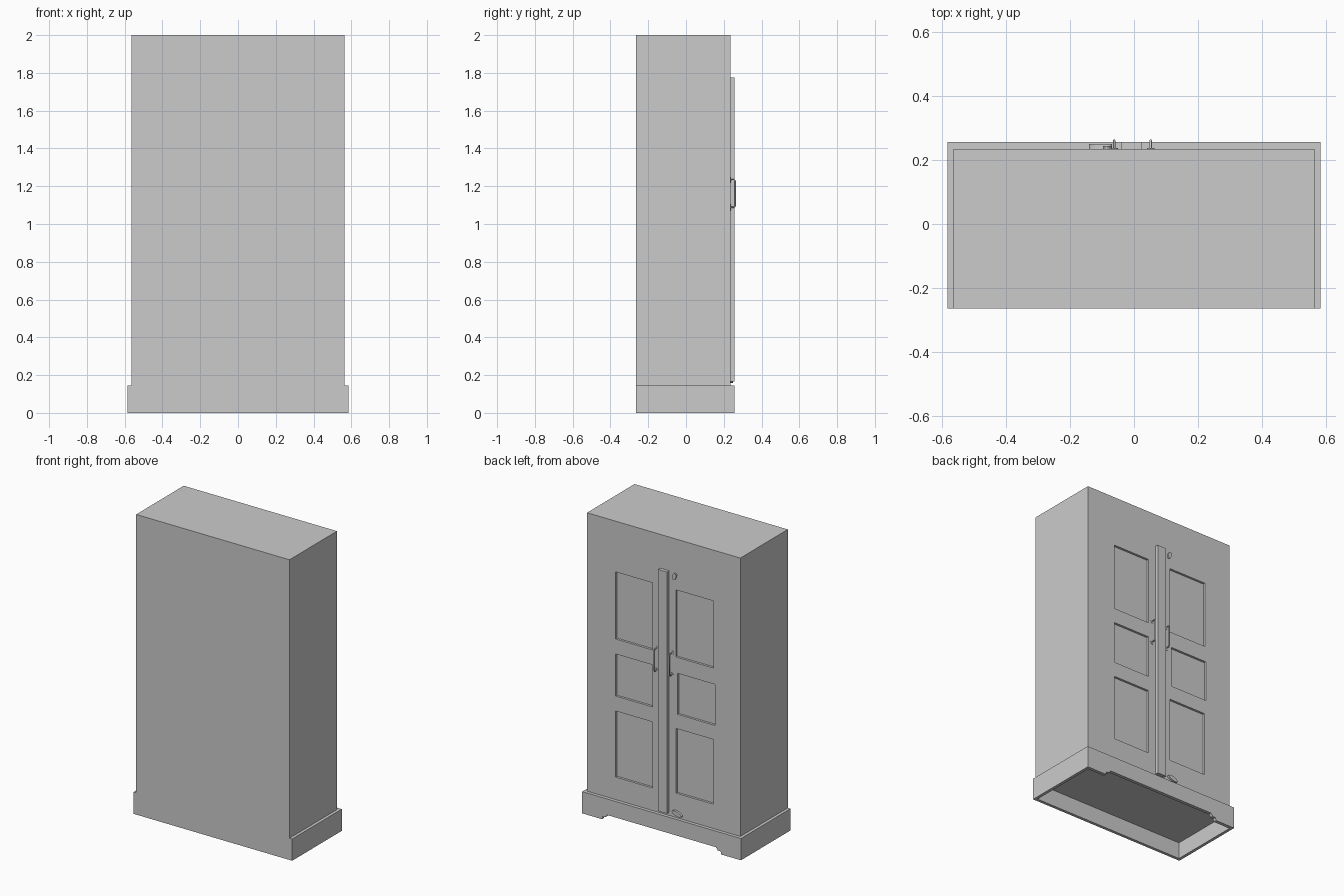
import bpy, bmesh, math
from mathutils import Matrix, Vector

if "Cube" in bpy.data.objects:
    bpy.data.objects.remove(bpy.data.objects["Cube"], do_unlink=True)

grey = bpy.data.materials.new("plain grey")
grey.use_nodes = True
grey.diffuse_color = (0.6, 0.6, 0.6, 1)
grey.node_tree.nodes["Principled BSDF"].inputs["Base Color"].default_value = (0.6, 0.6, 0.6, 1)


def finish(name, bm):
    bmesh.ops.recalc_face_normals(bm, faces=bm.faces)
    mesh = bpy.data.meshes.new(name)
    bm.to_mesh(mesh)
    bm.free()
    mesh.materials.append(grey)
    obj = bpy.data.objects.new(name, mesh)
    bpy.context.collection.objects.link(obj)
    return obj


def add_box(bm, x, y, z):
    """Add a box given (low, high) pairs on each axis."""
    size = [b - a for a, b in (x, y, z)]
    mid = [(a + b) / 2 for a, b in (x, y, z)]
    m = Matrix.Translation(mid) @ Matrix.Diagonal((*size, 1))
    bmesh.ops.create_cube(bm, size=1, matrix=m)


def box(name, x, y, z):
    bm = bmesh.new()
    add_box(bm, x, y, z)
    return finish(name, bm)


def prism(name, outline, y0, y1):
    """Extrude an XZ outline from y0 to y1."""
    bm = bmesh.new()
    face = bm.faces.new([bm.verts.new((x, y0, z)) for x, z in outline])
    out = bmesh.ops.extrude_face_region(bm, geom=[face])
    moved = [v for v in out["geom"] if isinstance(v, bmesh.types.BMVert)]
    bmesh.ops.translate(bm, verts=moved, vec=(0, y1 - y0, 0))
    return finish(name, bm)


BACK, FACE, LIP = -0.265, 0.235, 0.257
HALF, BASE_HALF, BASE_TOP = 0.565, 0.585, 0.145

# Cabinet body with six recessed door panels
body = box("cabinet_body", (-HALF, HALF), (BACK, FACE), (0.11, 2.0))
bm = bmesh.new()
panels = [
    (0.081, 0.354, 1.215, 1.662), (0.081, 0.354, 0.835, 1.115), (0.081, 0.354, 0.295, 0.735),
    (-0.369, -0.089, 1.214, 1.661), (-0.377, -0.103, 0.835, 1.108), (-0.366, -0.092, 0.307, 0.738),
]
for x0, x1, z0, z1 in panels:
    add_box(bm, (x0, x1), (FACE - 0.015, FACE + 0.05), (z0, z1))
cutter = finish("panel_cutter", bm)
cutter.hide_render = True
cut = body.modifiers.new("panels", "BOOLEAN")
cut.operation, cut.solver, cut.object = "DIFFERENCE", "EXACT", cutter
bpy.context.view_layer.objects.active = body
bpy.ops.object.modifier_apply(modifier=cut.name)
bpy.data.objects.remove(cutter, do_unlink=True)

# Hollow plinth: side boards, rear board and shaped apron
for side, s in (("left", 1), ("right", -1)):
    box(side + "_plinth_board", sorted((s * HALF, s * BASE_HALF)), (BACK, FACE), (0, BASE_TOP))
box("rear_plinth_board", (-HALF, HALF), (BACK, BACK + 0.02), (0, 0.11))
foot = [(0.44, 0), (0.435, 0.018), (0.415, 0.02), (0.4, 0.038)]
outline = [(BASE_HALF, BASE_TOP), (BASE_HALF, 0)] + foot
outline += [(-x, z) for x, z in reversed(outline)]
prism("plinth_apron", outline, FACE, LIP)

# Strip covering the gap between the doors
box("door_strip", (-0.04, 0.025), (FACE, LIP), (0.165, 1.775))

# Pull handles: a bent bar on two round mounting plates
for side, x in (("left", 0.052), ("right", -0.062)):
    curve = bpy.data.curves.new(side + "_handle", "CURVE")
    curve.dimensions = "3D"
    curve.bevel_depth, curve.bevel_resolution = 0.004, 1
    curve.use_fill_caps = True
    path = [(FACE, 1.235), (0.255, 1.235), (0.261, 1.228), (0.261, 1.096), (0.255, 1.089), (FACE, 1.089)]
    spline = curve.splines.new("POLY")
    spline.points.add(len(path) - 1)
    for point, (y, z) in zip(spline.points, path):
        point.co = (x, y, z, 1)
    curve.materials.append(grey)
    bpy.context.collection.objects.link(bpy.data.objects.new(side + "_handle", curve))
    for end, z in (("upper", 1.235), ("lower", 1.087)):
        ring = [(x + 0.012 * math.cos(a), z + 0.015 * math.sin(a))
                for a in (math.tau * i / 12 for i in range(12))]
        prism(f"{side}_{end}_handle_plate", ring, FACE, FACE + 0.003)


# Lock cover and turn latch beside the strip
def oval(name, cx, cz, rx, rz, tilt, depth):
    points = []
    for i in range(16):
        a = math.tau * i / 16
        p = Matrix.Rotation(tilt, 2) @ Vector((rx * math.cos(a), rz * math.sin(a)))
        points.append((cx + p.x, cz + p.y))
    prism(name, points, FACE, FACE + depth)


oval("upper_lock_cover", -0.083, 1.75, 0.013, 0.024, 0.3, 0.01)
oval("lower_turn_latch", -0.105, 0.176, 0.037, 0.014, 0.3, 0.015)
